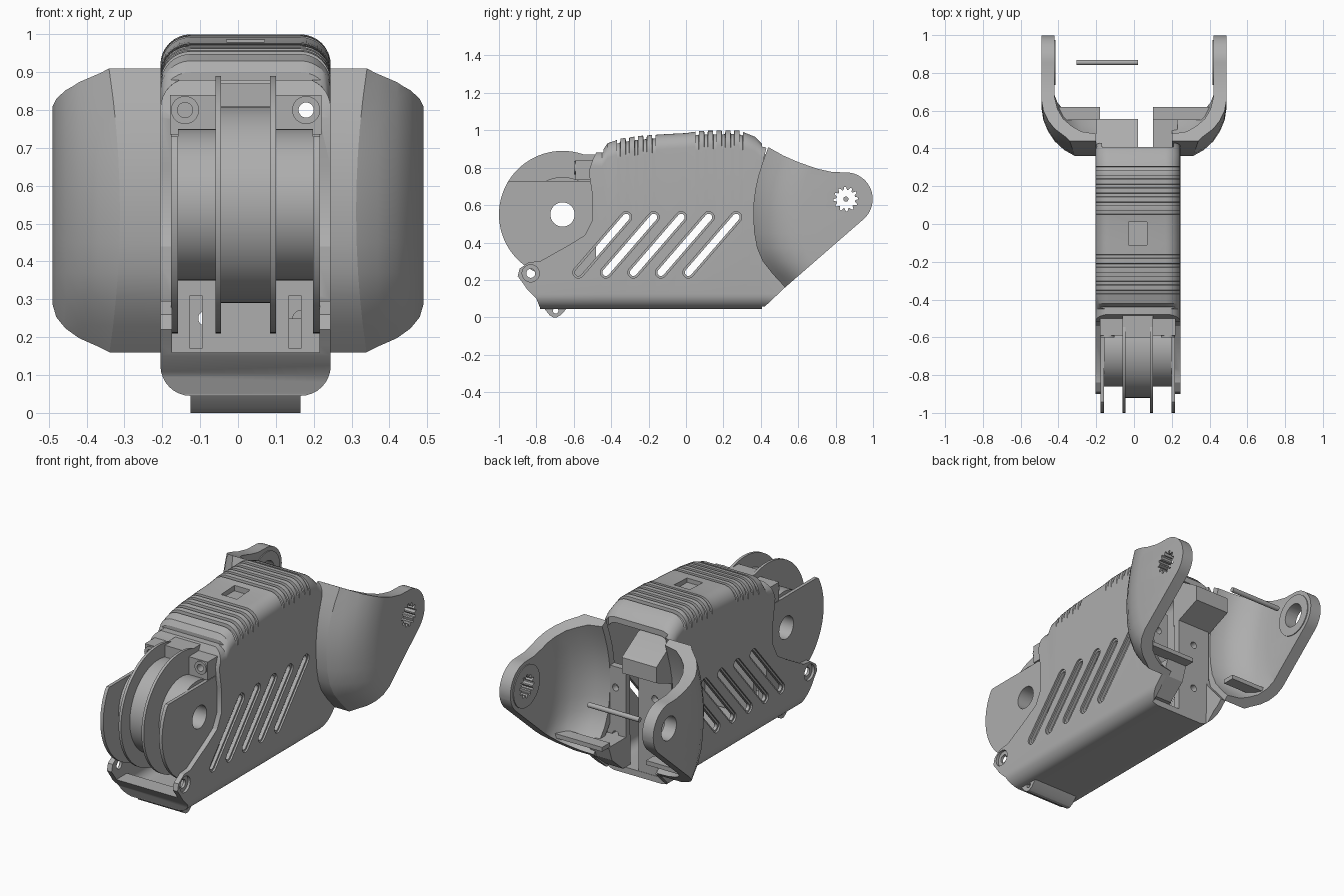
import bpy, bmesh, math
from mathutils import Vector

if bpy.data.objects.get("Cube"):
    bpy.data.objects.remove(bpy.data.objects["Cube"])

grey = bpy.data.materials.new("plain_grey")
grey.use_nodes = True
GREY = (0.42, 0.42, 0.42, 1)
grey.diffuse_color = GREY
grey.node_tree.nodes["Principled BSDF"].inputs["Base Color"].default_value = GREY
CX = 0.02  # middle of the body


def loft(name, rings):
    """Closed skin through rings of equal point count, capped at both ends."""
    bm = bmesh.new()
    rows = [[bm.verts.new(p) for p in ring] for ring in rings]
    n = len(rows[0])
    for a, b in zip(rows, rows[1:]):
        for i in range(n):
            j = (i + 1) % n
            bm.faces.new((a[i], a[j], b[j], b[i]))
    bm.faces.new(rows[0])
    bm.faces.new(rows[-1])
    bmesh.ops.remove_doubles(bm, verts=bm.verts, dist=0.0002)
    bmesh.ops.recalc_face_normals(bm, faces=bm.faces)
    me = bpy.data.meshes.new(name)
    bm.to_mesh(me)
    bm.free()
    me.materials.append(grey)
    ob = bpy.data.objects.new(name, me)
    bpy.context.collection.objects.link(ob)
    return ob


def prism(name, pts, a, b, axis="x"):
    """Outline pushed along x (points are y, z) or along y (points are x, z)."""
    place = (lambda p, t: (t, p[0], p[1])) if axis == "x" else (lambda p, t: (p[0], t, p[1]))
    return loft(name, [[place(p, t) for p in pts] for t in (a, b)])


def box(name, x0, x1, y0, y1, z0, z1):
    return prism(name, [(y0, z0), (y1, z0), (y1, z1), (y0, z1)], x0, x1)


def circle(c, d, r, n=40):
    return [(c + r * math.cos(k * math.tau / n), d + r * math.sin(k * math.tau / n)) for k in range(n)]


def boolean(ob, cutter, op="DIFFERENCE"):
    mod = ob.modifiers.new("cut", "BOOLEAN")
    mod.operation, mod.object, mod.solver = op, cutter, "EXACT"
    bpy.context.view_layer.update()
    dg = bpy.context.evaluated_depsgraph_get()
    me = bpy.data.meshes.new_from_object(ob.evaluated_get(dg))
    ob.modifiers.clear()
    ob.data = me
    bpy.data.objects.remove(cutter)


def interp(table, t):
    for (a, u), (b, v) in zip(table, table[1:]):
        if t <= b:
            return u + (v - u) * max(0, t - a) / (b - a)
    return table[-1][1]


def section(y, half, z0, z1, r):
    """Rounded rectangle across the body."""
    pts = []
    for q, (sx, cz) in enumerate([(1, z1 - r), (-1, z1 - r), (-1, z0 + r), (1, z0 + r)]):
        for k in range(9):
            a = (q + k / 8) * math.pi / 2
            pts.append((CX + sx * (half - r) + r * math.cos(a), y, cz + r * math.sin(a)))
    return pts


# Body shell: rounded loft with grip grooves, trimmed to the side outline
TOP = [(-0.95, 0.88), (-0.45, 0.885), (-0.42, 0.93), (-0.35, 0.955), (-0.25, 0.97), (-0.1, 0.98),
       (0.0, 0.985), (0.08, 0.997), (0.28, 1.0), (0.32, 0.985), (0.37, 0.965), (0.41, 0.925), (0.6, 0.9)]
stations = [(y, z) for y, z in TOP]
grooves = [-0.36 + 0.047 * i for i in range(5)] + [0.06 + 0.047 * i for i in range(6)]
for c in grooves:
    stations = [s for s in stations if abs(s[0] - c) > 0.012]
    for off, drop in ((-0.01, 0), (-0.008, 0.02), (0.008, 0.02), (0.01, 0)):
        stations.append((c + off, interp(TOP, c + off) - drop))
body = loft("body_shell", [section(y, 0.225, 0.045, z, 0.08) for y, z in sorted(stations)])
outline = [(-0.78, 0), (0.36, 0), (0.53, 0.16), (0.41, 0.3), (0.37, 0.45), (0.365, 0.6), (0.39, 0.75),
           (0.43, 0.905), (0.405, 0.93), (0.405, 1.1), (-0.44, 1.1), (-0.44, 0.88), (-0.48, 0.88),
           (-0.5, 0.84), (-0.52, 0.78), (-0.5, 0.65), (-0.5, 0.52), (-0.54, 0.44), (-0.62, 0.39),
           (-0.78, 0.3), (-0.84, 0.295), (-0.89, 0.26), (-0.9, 0.22), (-0.87, 0.18), (-0.85, 0.15),
           (-0.8, 0.1), (-0.78, 0.05)]
boolean(body, prism("trim", outline, -0.5, 0.5), "INTERSECT")
boolean(body, loft("cavity", [section(y, 0.195, 0.08, interp(TOP, y) - 0.055, 0.055)
                              for y in (-0.76, -0.45, -0.35, -0.1, 0.1, 0.28, 0.38, 0.7)]))
boolean(body, box("front_mouth", CX - 0.195, CX + 0.195, -1, -0.7, 0.16, 0.8))
boolean(body, box("rear_mouth", CX - 0.19, CX + 0.19, 0.407, 0.7, -0.1, 1.1))
boolean(body, box("top_pocket", -0.03, 0.07, -0.11, 0.01, 0.955, 1.1))


def capsule(a, b, r):
    a, b = Vector(a), Vector(b)
    base = math.atan2(b.y - a.y, b.x - a.x)
    pts = []
    for c, start in ((b, base - math.pi / 2), (a, base + math.pi / 2)):
        for k in range(9):
            t = start + math.pi * k / 8
            pts.append((c.x + r * math.cos(t), c.y + r * math.sin(t)))
    return pts


# Slanted side vents with a shallow recess round each
for i in range(5):
    y = -0.575 + 0.147 * i
    lo, hi = (y, 0.24), (y + 0.255, 0.535)
    boolean(body, prism("vent", capsule(lo, hi, 0.019), -0.5, 0.5))
    for s in (-1, 1):
        boolean(body, prism("vent_recess", capsule(lo, hi, 0.03), CX + s * 0.215, CX + s * 0.3))

# Pivot holes low at the front
boolean(body, prism("pivot_hole", circle(-0.83, 0.235, 0.024), -0.5, 0.5))
for s in (-1, 1):
    boolean(body, prism("pivot_sink", circle(-0.83, 0.235, 0.046), CX + s * 0.21, CX + s * 0.3))

# Hinge lug under the nose
lug = prism("hinge_lug", [(-0.76, 0.05), (-0.73, 0.012), (-0.71, 0), (-0.69, 0), (-0.67, 0.012),
                          (-0.63, 0.055)], -0.125, 0.165)
boolean(lug, prism("lug_hole", circle(-0.697, 0.035, 0.015, 16), -0.5, 0.5))

# Front wheel joint: side by side discs of different radius
JY, JZ = -0.66, 0.55


def joint_disc(name, x0, x1, r, top=1.0):
    pts = [(min(y, -0.48), min(z, top)) for y, z in circle(JY, JZ, r, 96)]
    ob = prism(name, pts, x0, x1)
    boolean(ob, prism("axle_hole", circle(JY, JZ, 0.065), -0.5, 0.5))


joint_disc("joint_centre_band", CX - 0.065, CX + 0.065, 0.26)
back_wall = box("joint_back_wall", CX - 0.195, CX + 0.195, -0.505, -0.48, 0.085, 0.83)
for s, side in ((-1, "right"), (1, "left")):
    joint_disc(side + "_joint_rim", CX + s * 0.065, CX + s * 0.08, 0.34)
    joint_disc(side + "_joint_groove", CX + s * 0.08, CX + s * 0.178, 0.2)
    joint_disc(side + "_joint_plate", CX + s * 0.178, CX + s * 0.197, 0.34, 0.73)
    # Screw mount above each groove
    x = CX + s * 0.16
    inner, outer = sorted((CX + s * 0.08, CX + s * 0.2))
    mount = box(side + "_screw_mount", inner, outer, -0.59, -0.48, 0.735, 0.84)
    boss = prism(side + "_screw_boss", circle(x, 0.8, 0.037, 32), -0.6, -0.58, "y")
    for part in (mount, boss, back_wall):
        boolean(part, prism("screw_hole", circle(x, 0.8, 0.02, 24), -0.8, -0.3, "y"))
    # Cable slit at the foot of each groove
    slit = CX + s * 0.131
    boolean(back_wall, box("cable_slit", slit - 0.016, slit + 0.016, -0.6, -0.4, 0.17, 0.31))
box("joint_top_bridge", CX - 0.08, CX + 0.08, -0.6, -0.48, 0.8, 0.87)

# Rear arms: bowl shaped wings trimmed to the side outline
FRONT = [(0.05, 0.6), (0.16, 0.53), (0.23, 0.465), (0.3, 0.41), (0.37, 0.38), (0.45, 0.365), (0.53, 0.36),
         (0.6, 0.36), (0.68, 0.37), (0.75, 0.385), (0.83, 0.41), (0.91, 0.44), (1.0, 0.48)]
WALL = [(0.37, 0.032), (0.42, 0.078), (0.455, 0.13), (0.48, 0.19), (0.49, 0.255)]
INSIDE = [(0.42, 0.265), (0.405, 0.2), (0.375, 0.14), (0.33, 0.095), (0.28, 0.06), (0.2, 0.045)]
tip = [(0.855 + 0.143 * math.cos(a), 0.632 + 0.143 * math.sin(a))
       for a in (math.radians(92 - 140 * k / 20) for k in range(21))]
arm_outline = [(0.3, 0.97), (0.44, 0.91), (0.52, 0.865), (0.6, 0.83), (0.7, 0.795), (0.78, 0.777)] \
    + tip + [(0.53, 0.16), (0.3, -0.045)]
splines = [(0.855 + r * math.cos(k * math.tau / 48), 0.632 + r * math.sin(k * math.tau / 48))
           for k, r in enumerate([0.066, 0.066, 0.05, 0.05] * 12)]
for s, side in ((-1, "right"), (1, "left")):
    rows = []
    for z, y0 in FRONT:
        seam = 0.312 + 0.2 * (z - 0.53) ** 2
        path = [(0.2, y0), (seam, y0)] + [(x, y0 + d) for x, d in WALL] + [(0.49, 1.1), (0.42, 1.1)]
        path += [(x, y0 + d) for x, d in INSIDE]
        rows.append([(s * x, y, z) for x, y in path])
    arm = loft(side + "_rear_arm", rows)
    boolean(arm, prism("arm_trim", arm_outline, -0.6, 0.6), "INTERSECT")
    hole = splines if s > 0 else circle(0.855, 0.632, 0.068)
    boolean(arm, prism("arm_hole", hole, s * 0.3, s * 0.6))
    ring = prism(side + "_arm_inner_ring", circle(0.855, 0.632, 0.12), s * 0.415, s * 0.425)
    boolean(ring, prism("ring_hole", hole, s * 0.3, s * 0.6))

# Small shelves closing the bottom of the bowls
box("right_lower_shelf", -0.41, -0.18, 0.55, 0.62, 0.25, 0.275)
box("left_lower_shelf", 0.1, 0.41, 0.55, 0.62, 0.25, 0.275)

# Rear mounting plates with screw holes, hood and floor block
for name, x0, x1 in (("right_back_plate", -0.19, 0.02), ("left_back_plate", 0.1, 0.23)):
    plate = box(name, x0, x1, 0.365, 0.405, 0.08, 0.64)
    for z in (0.25, 0.52):
        boolean(plate, prism("plate_hole", circle((x0 + x1) / 2, z, 0.02, 20), 0.2, 0.6, "y"))
prism("rear_hood", [(0.36, 0.89), (0.41, 0.88), (0.555, 0.79), (0.555, 0.7), (0.36, 0.62)], -0.2, 0.02)
prism("rear_floor_block", [(0.36, 0.08), (0.43, 0.08), (0.53, 0.165), (0.56, 0.25), (0.36, 0.25)], 0.1, 0.23)

# Free axle pin between the arms
prism("axle_pin", circle(0.855, 0.632, 0.014, 20), -0.305, 0.02)

# Smooth the curves, keep the edges crisp
for ob in bpy.context.scene.objects:
    if ob.type == "MESH":
        ob.data.shade_smooth()
        ob.data.set_sharp_from_angle(angle=math.radians(28))
